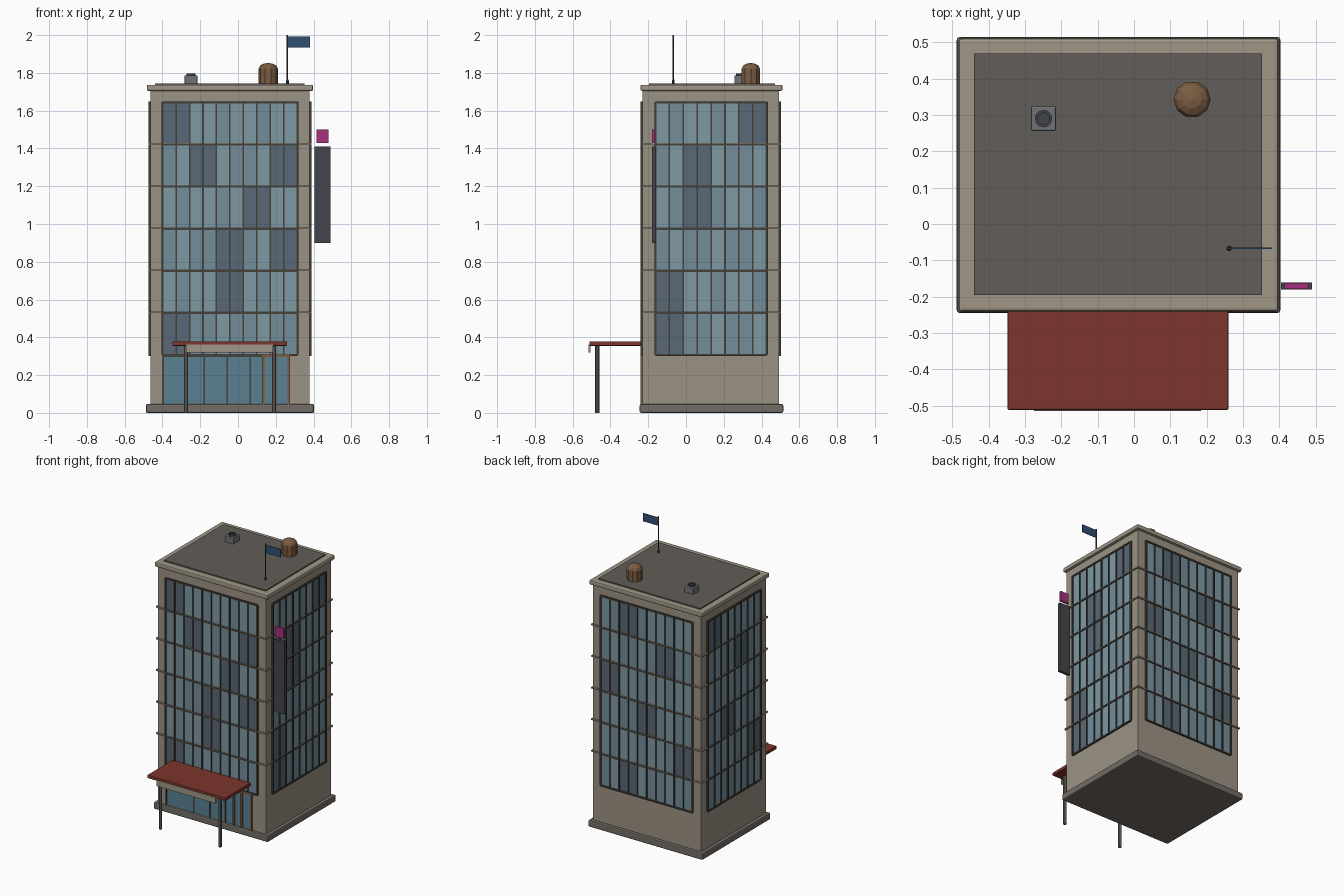
import bpy, bmesh, math
from mathutils import Matrix, Vector

if "Cube" in bpy.data.objects:
    bpy.data.objects.remove(bpy.data.objects["Cube"])


def mat(name, r, g, b):
    m = bpy.data.materials.new(name)
    m.diffuse_color = (r, g, b, 1)
    m.use_nodes = True
    m.node_tree.nodes["Principled BSDF"].inputs["Base Color"].default_value = m.diffuse_color
    return m


WALL = mat("stone", .33, .29, .23)
TRIM = mat("light_stone", .35, .31, .24)
BASE = mat("dark_stone", .17, .15, .13)
FRAME = mat("bronze", .06, .05, .04)
GLASS = mat("glass", .17, .27, .33)
GLASS2 = mat("pale_glass", .21, .32, .37)
DARK = mat("dark_glass", .10, .14, .18)
SHOP = mat("shop_glass", .10, .22, .29)
ROOF = mat("roofing", .12, .11, .10)
RED = mat("red", .20, .035, .025)
BROWN = mat("wood", .20, .11, .055)
SIGN = mat("charcoal", .055, .06, .07)
PINK = mat("pink", .38, .03, .20)
BLUE = mat("blue", .03, .08, .17)
METAL = mat("metal", .16, .17, .18)


def finish(name, bm, *mats):
    me = bpy.data.meshes.new(name)
    bm.to_mesh(me)
    bm.free()
    for m in mats:
        me.materials.append(m)
    ob = bpy.data.objects.new(name, me)
    bpy.context.collection.objects.link(ob)
    return ob


def add_box(bm, lo, hi, idx=0, tf=Matrix()):
    lo, hi = Vector(lo), Vector(hi)
    m = tf @ Matrix.Translation((lo + hi) / 2) @ Matrix.Diagonal((*(hi - lo), 1))
    vs = bmesh.ops.create_cube(bm, size=1, matrix=m)["verts"]
    for f in {f for v in vs for f in v.link_faces}:
        f.material_index = idx


def box(name, lo, hi, m, bevel=0):
    bm = bmesh.new()
    add_box(bm, lo, hi)
    ob = finish(name, bm, m)
    if bevel:
        b = ob.modifiers.new("bevel", "BEVEL")
        b.width, b.segments = bevel, 2
    return ob


def lathe(name, x, y, profile, m, n=10):
    bm = bmesh.new()
    rings = [[bm.verts.new((x + r * math.cos(2 * math.pi * i / n),
                            y + r * math.sin(2 * math.pi * i / n), z))
              for i in range(n)] for r, z in profile]
    for a, b in zip(rings, rings[1:]):
        for i in range(n):
            bm.faces.new((a[i], a[(i + 1) % n], b[(i + 1) % n], b[i]))
    bm.faces.new(rings[0][::-1])
    bm.faces.new(rings[-1])
    return finish(name, bm, m)


# Main block, plinth and roof
X0, X1, Y0, Y1 = -.464, .379, -.230, .493
CX = (X0 + X1) / 2
box("plinth", (-.488, -.245, 0), (.403, .515, .047), BASE, .008)
box("tower", (X0, Y0, .04), (X1, Y1, 1.72), WALL)
box("roof_cornice", (-.483, -.241, 1.705), (.398, .511, 1.737), TRIM, .008)
box("roof_deck", (-.44, -.195, 1.72), (.353, .47, 1.745), ROOF)

# Thin ledge around the tower at each floor
ZB, ZT, FLOORS = .31, 1.645, 6
FH = (ZT - ZB) / FLOORS
for k in range(1, FLOORS):
    z = ZB + k * FH
    box(f"floor_ledge_{k}", (X0 - .009, Y0 - .009, z - .004),
        (X1 + .009, Y1 + .009, z + .005), TRIM)


# Window wall: local x across, local -y outward, wall surface at y = 0
def window_wall(name, width, cols, tf, dark):
    g, f = bmesh.new(), bmesh.new()
    w = width / cols
    for r in range(FLOORS):
        z = ZB + r * FH
        for c in range(cols):
            x = -width / 2 + c * w
            idx = 2 if (r, c // 2) in dark else (r * 3 + c * 5 + c // 3) % 2
            add_box(g, (x, -.004, z), (x + w, .004, z + FH), idx, tf)
    for c in range(cols + 1):
        x = -width / 2 + c * w
        t = .006 if c in (0, cols) else .004
        add_box(f, (x - t, -.011, ZB), (x + t, .004, ZT), 0, tf)
    for r in range(FLOORS + 1):
        z = ZB + r * FH
        add_box(f, (-width / 2, -.010, z - .008), (width / 2, .004, z + .003), 0, tf)
    finish(name + "_glazing", g, GLASS, GLASS2, DARK)
    finish(name + "_mullions", f, FRAME)


def side(x, y, deg):
    return Matrix.Translation((x, y, 0)) @ Matrix.Rotation(math.radians(deg), 4, "Z")


CY = .133
window_wall("front", .714, 10, side(CX, Y0, 0),
            {(5, 0), (4, 1), (4, 4), (3, 3), (2, 2), (2, 4), (1, 2), (0, 0)})
window_wall("right", .588, 8, side(X1, CY, 90),
            {(5, 3), (4, 1), (3, 1), (1, 0), (0, 0)})
window_wall("back", .714, 10, side(CX, Y1, 180),
            {(5, 1), (4, 3), (3, 0), (2, 2), (1, 4), (0, 1)})
window_wall("left", .588, 8, side(X0, CY, -90),
            {(5, 0), (4, 2), (2, 1), (1, 3)})

# Shop front and door
box("shop_glass", (-.395, Y0 - .004, .05), (.127, Y0 + .004, .30), SHOP)
for i in range(5):
    x = -.300 + i * .122 if i else -.395
    box(f"shop_mullion_{i}", (x - .004, Y0 - .008, .05), (x + .004, Y0, .30), FRAME)
box("shop_header", (-.395, Y0 - .008, .297), (.127, Y0, .308), FRAME)
box("door_glass", (.135, Y0 - .005, .05), (.27, Y0 + .004, .30), SHOP)
for n, a, b in (("left", .127, .14), ("right", .262, .275), ("middle", .196, .204)):
    box(f"door_frame_{n}", (a, Y0 - .012, .045), (b, Y0, .31), BROWN)
box("door_frame_top", (.127, Y0 - .012, .295), (.275, Y0, .31), BROWN)

# Entrance canopy
box("canopy_roof", (-.348, -.512, .355), (.26, Y0, .378), RED, .004)
box("canopy_fascia", (-.275, -.515, .32), (.185, -.505, .362), TRIM)
for n, x in (("left", -.275), ("right", .19)):
    lathe(f"canopy_post_{n}", x, -.47, [(.011, 0), (.011, .36)], BASE, 8)

# Blade sign on the right side
box("blade_sign", (.405, -.181, .90), (.49, -.161, 1.41), SIGN)
box("blade_sign_cap", (.415, -.179, 1.43), (.48, -.163, 1.50), PINK)

# Rooftop tank, fan unit and flag
lathe("water_tank", .16, .343, [(.051, 1.74), (.051, 1.822), (.043, 1.838),
                                (.026, 1.848), (.004, 1.852)], BROWN, 10)
box("fan_unit", (-.283, .256, 1.74), (-.215, .324, 1.787), METAL, .004)
lathe("fan_housing", -.249, .29, [(.024, 1.78), (.024, 1.798), (.016, 1.798),
                                  (.016, 1.79)], SIGN, 12)
lathe("flag_pole", .262, -.067, [(.007, 1.74), (.007, 1.76), (.004, 1.765),
                                 (.004, 2.0)], FRAME, 8)
box("flag", (.264, -.069, 1.935), (.38, -.065, 1.992), BLUE)
